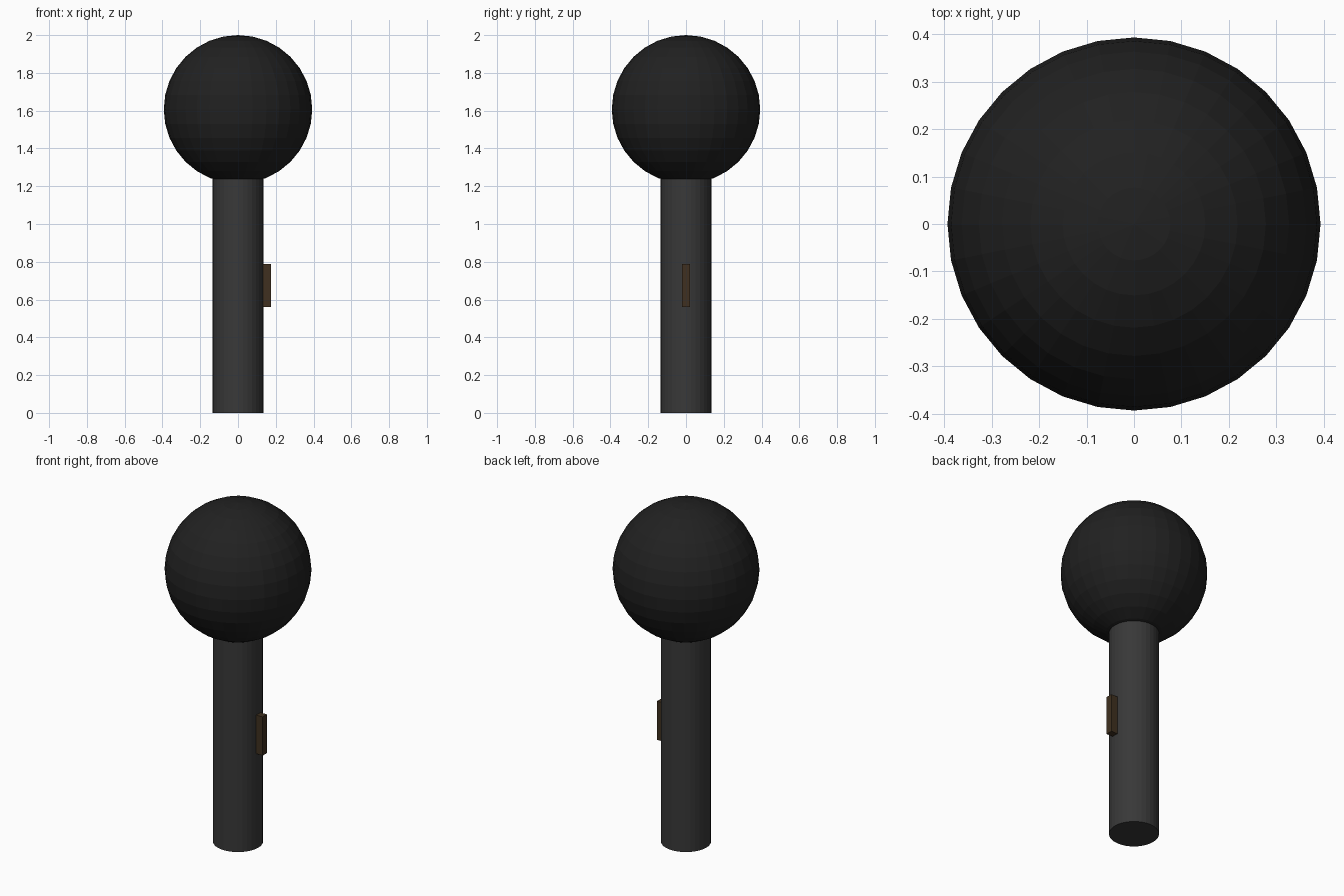
import bpy

if "Cube" in bpy.data.objects:
    bpy.data.objects.remove(bpy.data.objects["Cube"])


def finish(name, color):
    """Name the active object and give it a plain coloured material."""
    obj = bpy.context.object
    obj.name = name
    mat = bpy.data.materials.new(name + "_material")
    mat.diffuse_color = (*color, 1)
    mat.use_nodes = True
    mat.node_tree.nodes["Principled BSDF"].inputs["Base Color"].default_value = mat.diffuse_color
    obj.data.materials.append(mat)
    return obj


# Round head
R = 0.393
bpy.ops.mesh.primitive_uv_sphere_add(segments=32, ring_count=16, radius=R,
                                     location=(0, 0, 2 - R))
finish("head", (0.015, 0.015, 0.015))

# Handle, its top sunk into the head
HANDLE_TOP = 1.3
bpy.ops.mesh.primitive_cylinder_add(vertices=32, radius=0.134, depth=HANDLE_TOP,
                                    location=(0, 0, HANDLE_TOP / 2))
finish("handle", (0.04, 0.04, 0.04))

# Switch on the right side of the handle, partly embedded
bpy.ops.mesh.primitive_cube_add(size=1, location=(0.135, 0, 0.675))
switch = finish("switch", (0.05, 0.03, 0.014))
switch.scale = (0.08, 0.04, 0.228)
bpy.ops.object.transform_apply(location=False, rotation=False, scale=True)
